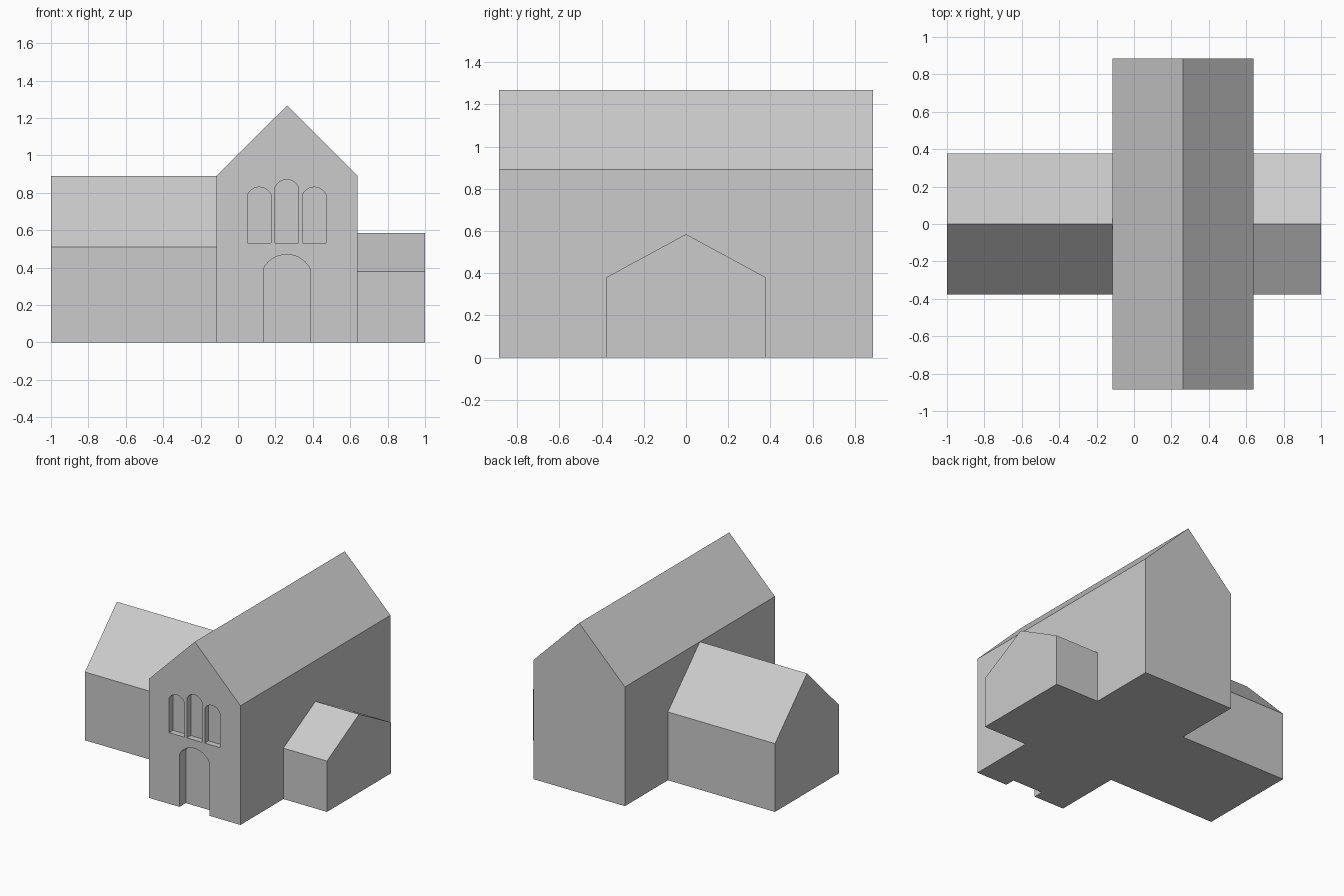
import bpy, bmesh, math
from mathutils import Vector

if "Cube" in bpy.data.objects:
    bpy.data.objects.remove(bpy.data.objects["Cube"])


def add_prism(bm, points, direction, cap_end=True):
    """Extrude a closed profile along a direction; optionally leave the far end open."""
    near = [bm.verts.new(p) for p in points]
    far = [bm.verts.new(Vector(p) + Vector(direction)) for p in points]
    n = len(points)
    bm.faces.new(near)
    if cap_end:
        bm.faces.new(far[::-1])
    for i in range(n):
        j = (i + 1) % n
        bm.faces.new((near[j], near[i], far[i], far[j]))


def make_object(name, bm):
    bmesh.ops.recalc_face_normals(bm, faces=bm.faces)
    mesh = bpy.data.meshes.new(name)
    bm.to_mesh(mesh)
    bm.free()
    obj = bpy.data.objects.new(name, mesh)
    bpy.context.collection.objects.link(obj)
    return obj


def gable(a, b, eave, ridge):
    return [(a, 0), (b, 0), (b, eave), ((a + b) / 2, ridge), (a, eave)]


def arch(cx, half, base, spring, top, steps=14):
    """Upright opening closed by a segmental arc."""
    rise = top - spring
    radius = (half * half + rise * rise) / (2 * rise)
    sweep = math.asin(half / radius)
    pts = [(cx - half, base), (cx + half, base)]
    for i in range(steps + 1):
        t = sweep * (1 - 2 * i / steps)
        pts.append((cx + radius * math.sin(t), top - radius + radius * math.cos(t)))
    return pts


NAVE_L, NAVE_R, FRONT = -0.115, 0.64, -0.885
MID = (NAVE_L + NAVE_R) / 2

# tall central nave, running front to back
bm = bmesh.new()
add_prism(bm, [(x, FRONT, z) for x, z in gable(NAVE_L, NAVE_R, 0.89, 1.267)],
          (0, -2 * FRONT, 0))
nave = make_object("nave", bm)

# side wings, butted against the nave walls (inner ends open)
for name, outer, inner, eave, ridge in (
        ("left_wing", -1.0, NAVE_L, 0.51, 0.89),
        ("right_wing", 1.0, NAVE_R, 0.38, 0.585)):
    bm = bmesh.new()
    add_prism(bm, [(outer, y, z) for y, z in gable(-0.378, 0.378, eave, ridge)],
              (inner - outer, 0, 0), cap_end=False)
    make_object(name, bm)

# recessed doorway and three windows: (profile, depth)
recesses = [(arch(MID - 0.002, 0.125, -0.1, 0.393, 0.47), 0.075)]
for dx, spring, top in ((-0.147, 0.79, 0.83), (0, 0.828, 0.87), (0.147, 0.79, 0.83)):
    recesses.append((arch(MID - 0.002 + dx, 0.0625, 0.532, spring, top), 0.045))
bm = bmesh.new()
for profile, depth in recesses:
    add_prism(bm, [(x, FRONT - 0.1, z) for x, z in profile], (0, depth + 0.1, 0))
cutter = make_object("opening_cutter", bm)
cutter.hide_render = True
cutter.hide_viewport = True
cutter.display_type = 'WIRE'

cut = nave.modifiers.new("openings", 'BOOLEAN')
cut.operation = 'DIFFERENCE'
cut.solver = 'EXACT'
cut.object = cutter
